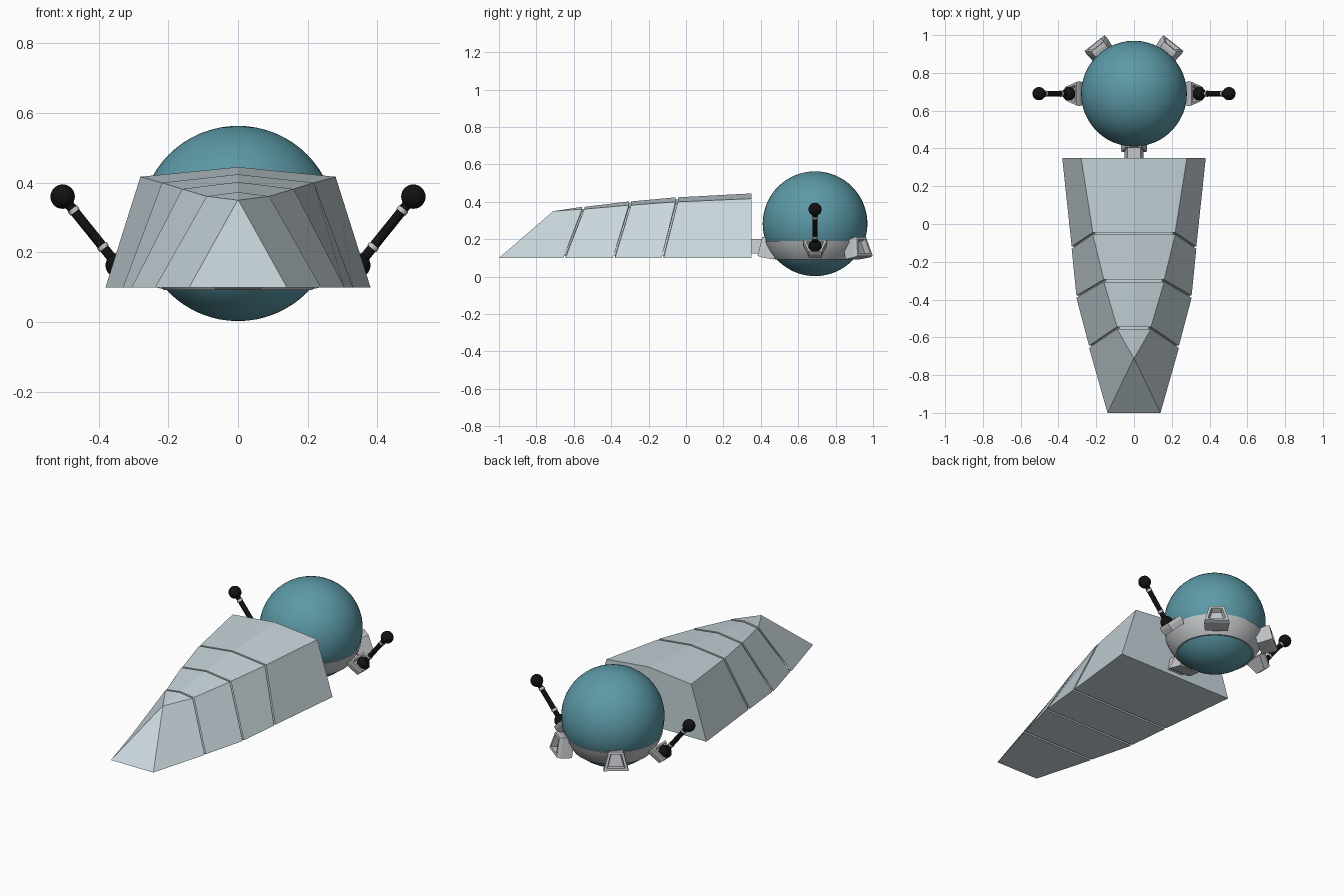
import bpy, bmesh, math
from mathutils import Vector

if "Cube" in bpy.data.objects:
    bpy.data.objects.remove(bpy.data.objects["Cube"])


def material(name, rgb):
    m = bpy.data.materials.new(name)
    m.diffuse_color = (*rgb, 1)
    m.use_nodes = True
    m.node_tree.nodes["Principled BSDF"].inputs["Base Color"].default_value = m.diffuse_color
    return m


HULL = material("pale blue grey", (0.58, 0.67, 0.71))
METAL = material("light grey", (0.55, 0.57, 0.59))
TEAL = material("teal", (0.105, 0.32, 0.385))
BLACK = material("black", (0.006, 0.006, 0.006))


def finish(bm, name, mat, smooth=False):
    bmesh.ops.recalc_face_normals(bm, faces=bm.faces)
    me = bpy.data.meshes.new(name)
    bm.to_mesh(me)
    bm.free()
    me.materials.append(mat)
    ob = bpy.data.objects.new(name, me)
    bpy.context.collection.objects.link(ob)
    if smooth:
        bpy.context.view_layer.objects.active = ob
        ob.select_set(True)
        bpy.ops.object.shade_smooth_by_angle(angle=math.radians(35))
        ob.select_set(False)
    return ob


def loft(rings, name, mat, closed=False, smooth=False):
    """Skin a list of equal-length rings; cap the ends unless closed."""
    bm = bmesh.new()
    vs = [[bm.verts.new(p) for p in r] for r in rings]
    n = len(rings[0])
    pairs = list(zip(vs, vs[1:])) + ([(vs[-1], vs[0])] if closed else [])
    for a, b in pairs:
        for i in range(n):
            j = (i + 1) % n
            bm.faces.new((a[i], a[j], b[j], b[i]))
    if not closed:
        bm.faces.new(vs[0])
        bm.faces.new(vs[-1])
    bmesh.ops.remove_doubles(bm, verts=bm.verts, dist=1e-5)
    return finish(bm, name, mat, smooth)


def ball(name, mat, centre, r, u=24, v=16):
    bm = bmesh.new()
    bmesh.ops.create_uvsphere(bm, u_segments=u, v_segments=v, radius=r)
    bmesh.ops.translate(bm, verts=bm.verts, vec=centre)
    return finish(bm, name, mat, True)


def rod(name, mat, a, b, r, n=16):
    a, b = Vector(a), Vector(b)
    bm = bmesh.new()
    bmesh.ops.create_cone(bm, cap_ends=True, segments=n, radius1=r, radius2=r, depth=(b - a).length)
    bm.transform((b - a).to_track_quat('Z', 'Y').to_matrix().to_4x4())
    bmesh.ops.translate(bm, verts=bm.verts, vec=(a + b) / 2)
    return finish(bm, name, mat, True)


# Hull stations: bottom y, bottom half width, top y, shoulder half width, shoulder z, ridge z
Z0 = 0.10
STATIONS = [(0.35, 0.38, 0.35, 0.28, 0.417, 0.445),
            (-0.125, 0.33, -0.05, 0.218, 0.40, 0.424),
            (-0.385, 0.305, -0.30, 0.16, 0.382, 0.402),
            (-0.65, 0.238, -0.55, 0.09, 0.361, 0.373),
            (-1.0, 0.14, -0.71, 0.001, 0.35, 0.35)]


def section(st, dy=0.0, inset=0.0):
    yb, wb, yt, wt, zs, zr = st
    d = inset
    return [Vector(p) for p in ((-wb + d, yb + dy, Z0 + d), (-wt + d, yt + dy, zs - d),
                                (0, yt + dy, zr - d), (wt - d, yt + dy, zs - d),
                                (wb - d, yb + dy, Z0 + d))]


# Hull with recessed seams between its segments
rings = [section(STATIONS[0])]
for st in STATIONS[1:-1]:
    for dy, inset in ((0.006, 0), (0.006, 0.012), (-0.006, 0.012), (-0.006, 0)):
        rings.append(section(st, dy, inset))
rings.append(section(STATIONS[-1]))
loft(rings, "hull", HULL)

# Globe and the belt around its lower half
CY, CZ, R = 0.69, 0.283, 0.28
ball("globe", TEAL, (0, CY, CZ), R, 48, 32)
profile = []
for i in range(7):
    z = 0.092 + (0.19 - 0.092) * i / 6
    profile.append((math.sqrt(0.286 ** 2 - (z - CZ) ** 2), z))
profile += [(0.245, 0.19), (0.185, 0.092)]
belt = []
for k in range(48):
    a = math.tau * k / 48
    belt.append([Vector((r * math.cos(a), CY + r * math.sin(a), z)) for r, z in profile])
loft(belt, "belt", METAL, closed=True, smooth=True)


def socket(name, centre, out, up, depth, wide=0.07, narrow=0.042, half=0.055):
    """Trapezoid frame facing 'out' with a recessed front; its narrow end lies along 'up'."""
    centre, out, up = Vector(centre), Vector(out).normalized(), Vector(up).normalized()
    side = out.cross(up)

    def ring(s, d):
        return [centre + side * x * s + up * y * s + out * d for x, y in
                ((-wide, -half), (wide, -half), (narrow, half), (-narrow, half))]
    loft([ring(0.9, -depth), ring(1, -0.02), ring(0.95, 0), ring(0.7, 0), ring(0.6, -0.03)],
         name, METAL)


# Rear and front sockets, tipped slightly upwards
for name, deg, rad in (("rear_socket_right", 52, 0.327), ("rear_socket_left", 128, 0.327),
                       ("front_socket", 270, 0.295)):
    a = math.radians(deg)
    d = Vector((math.cos(a), math.sin(a), 0))
    socket(name, Vector((0, CY, 0.162)) + d * rad, d + Vector((0, 0, 0.25)),
           Vector((0, 0, 1)) - d * 0.25, 0.09)

# Neck joining the hull and the front socket
loft([[(-0.05, y, 0.125), (0.05, y, 0.125), (0.035, y, 0.2), (-0.035, y, 0.2)]
      for y in (0.345, 0.43)], "neck", METAL)

# Side sockets and jointed arms
for s, tag in ((1, "right"), (-1, "left")):
    socket("side_socket_" + tag, (s * 0.335, CY, 0.165), (s, 0, 1), (s, 0, -1), 0.05,
           0.066, 0.036, 0.045)
    a, b = Vector((s * 0.345, CY, 0.163)), Vector((s * 0.503, CY, 0.36))
    ball("arm_joint_" + tag, BLACK, a, 0.035)
    ball("arm_tip_" + tag, BLACK, b, 0.035)
    rod("arm_" + tag, BLACK, a, b, 0.014)
    for i, t in enumerate((0.27, 0.8)):
        p, h = a.lerp(b, t), (b - a).normalized() * 0.006
        rod(f"arm_collar_{tag}_{i + 1}", METAL, p - h, p + h, 0.0165)
